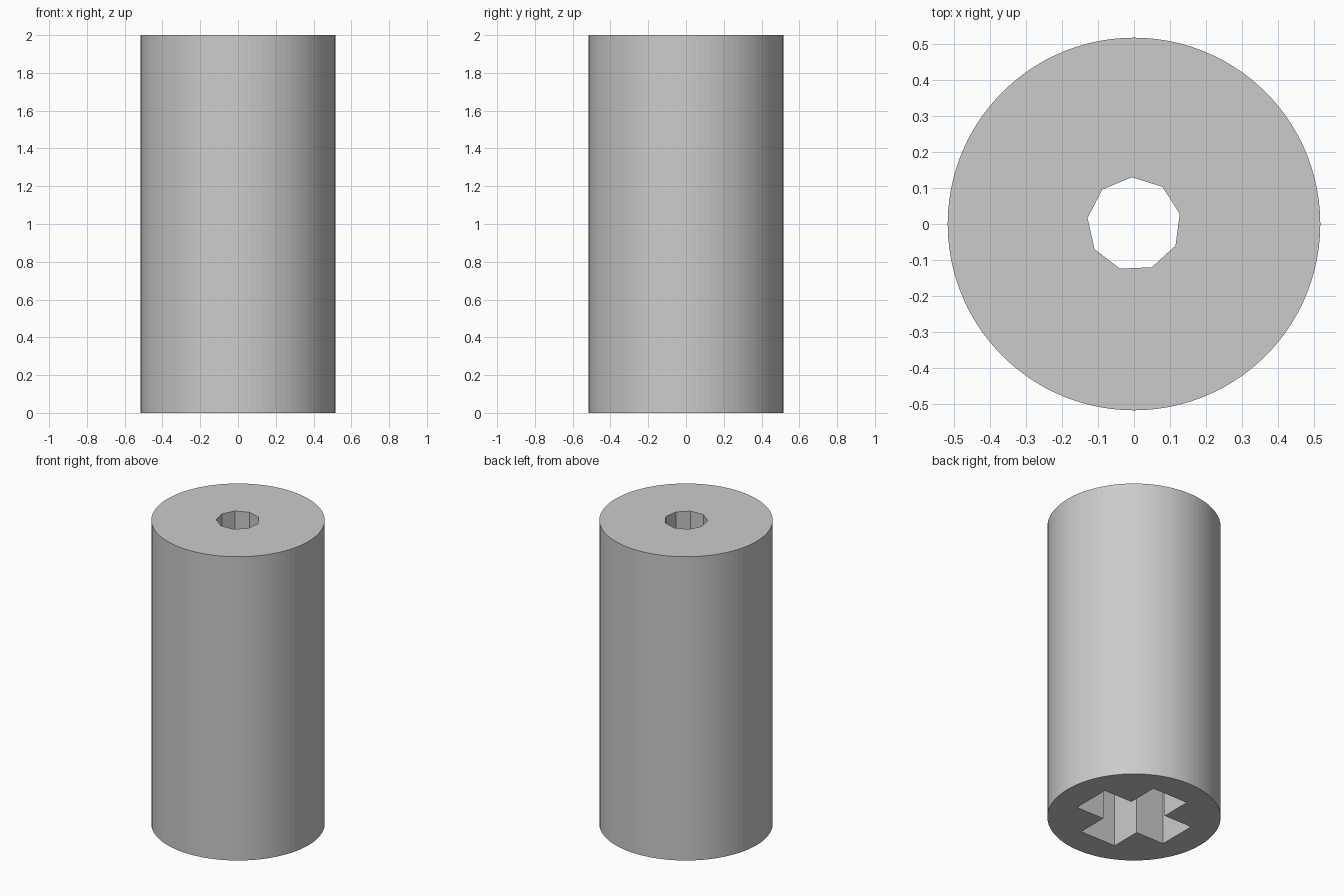
import bpy
import bmesh
from math import cos, sin, radians, tau

# Remove the default cube
cube = bpy.data.objects.get("Cube")
if cube:
    bpy.data.objects.remove(cube, do_unlink=True)

HEIGHT = 2.0
RADIUS = 0.517
SOCKET_DEPTH = 1.0
ARM_HALF_WIDTH = 0.13
ARM_REACH = 0.335

grey = bpy.data.materials.new("light_grey")
grey.use_nodes = True
grey.diffuse_color = (0.6, 0.6, 0.6, 1)
grey.node_tree.nodes["Principled BSDF"].inputs["Base Color"].default_value = grey.diffuse_color


def circle(radius, sides, start=0.0):
    angles = [start + tau * i / sides for i in range(sides)]
    return [(radius * cos(a), radius * sin(a)) for a in angles]


def cross(w, r):
    # One arm's three corners, turned through four quarter turns
    points = []
    for quarter in range(4):
        for x, y in ((r, -w), (r, w), (w, w)):
            for _ in range(quarter):
                x, y = -y, x
            points.append((x, y))
    return points


bm = bmesh.new()


def wall(profile, z_low, z_high):
    # Upright wall along a closed profile; returns its bottom and top edges
    rings = [[bm.verts.new((x, y, z)) for x, y in profile] for z in (z_low, z_high)]
    low, high = rings
    n = len(profile)
    for i in range(n):
        j = (i + 1) % n
        bm.faces.new((low[i], low[j], high[j], high[i]))
    return [[bm.edges.get((ring[i], ring[(i + 1) % n])) for i in range(n)] for ring in rings]


def cap(outer, inner):
    # Flat face between an outline and the opening inside it
    bmesh.ops.triangle_fill(bm, edges=outer + inner, use_beauty=True)


# Outer barrel, round-ish bore from the top, cross socket from the bottom
body_low, body_high = wall(circle(RADIUS, 100), 0, HEIGHT)
bore_low, bore_high = wall(circle(0.13, 9, radians(12.5)), SOCKET_DEPTH, HEIGHT)
socket_low, socket_high = wall(cross(ARM_HALF_WIDTH, ARM_REACH), 0, SOCKET_DEPTH)

cap(body_high, bore_high)
cap(body_low, socket_low)
cap(socket_high, bore_low)
bmesh.ops.recalc_face_normals(bm, faces=bm.faces[:])

mesh = bpy.data.meshes.new("socketed_sleeve")
bm.to_mesh(mesh)
bm.free()
mesh.materials.append(grey)
sleeve = bpy.data.objects.new("socketed_sleeve", mesh)
bpy.context.collection.objects.link(sleeve)
